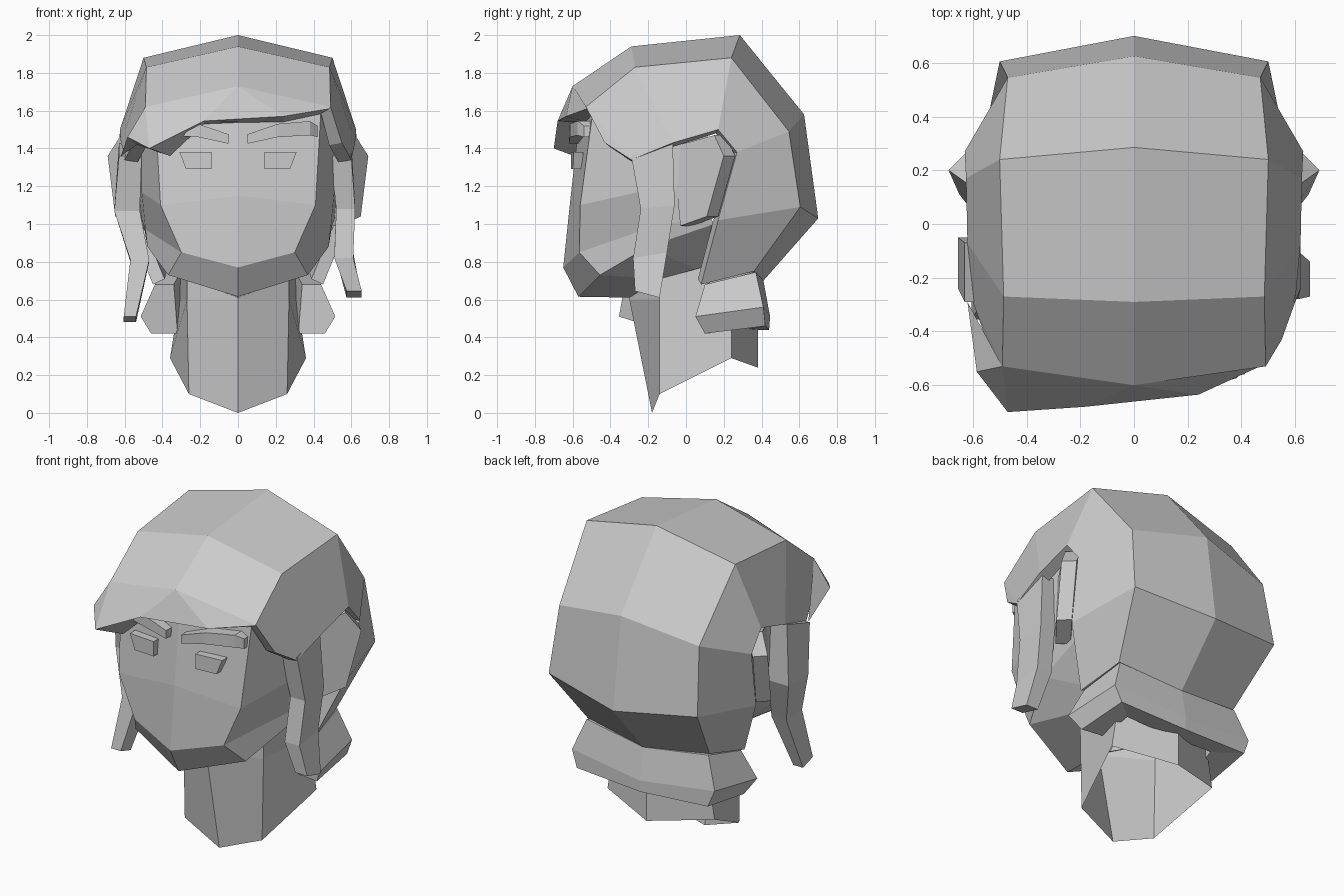
import bpy, bmesh
from mathutils import Vector


def build(name, verts, faces, mirror=False, thick=0):
    """Make a flat shaded mesh, optionally mirrored across x and given thickness inwards."""
    bm = bmesh.new()
    for s in ((1, -1) if mirror else (1,)):
        vs = [bm.verts.new((s * x, y, z)) for x, y, z in verts]
        for f in faces:
            bm.faces.new([vs[i] for i in f])
    bmesh.ops.remove_doubles(bm, verts=bm.verts, dist=0.0005)
    bmesh.ops.recalc_face_normals(bm, faces=bm.faces)
    me = bpy.data.meshes.new(name)
    bm.to_mesh(me)
    bm.free()
    ob = bpy.data.objects.new(name, me)
    bpy.context.collection.objects.link(ob)
    if thick:
        mod = ob.modifiers.new("thickness", 'SOLIDIFY')
        mod.thickness = thick
        mod.offset = -1
    return ob


def grid(rows, closed=False):
    """Vertices and quads joining rows of equal length; closed wraps each row and caps the ends."""
    n = len(rows[0])
    faces = [(r * n + i, r * n + (i + 1) % n, (r + 1) * n + (i + 1) % n, (r + 1) * n + i)
             for r in range(len(rows) - 1) for i in range(n if closed else n - 1)]
    if closed:
        faces += [tuple(range(n)), tuple(range((len(rows) - 1) * n, len(rows) * n))]
    return [p for row in rows for p in row], faces


def slab(name, outline, shift):
    """Mirrored solid: an outline extruded along a vector."""
    back = [tuple(Vector(p) + Vector(shift)) for p in outline]
    return build(name, *grid([outline, back], True), mirror=True)


# Face and jaw: rows run from the centre line to behind the ear
build("head", *grid([
    [(0, -0.55, 1.68), (0.44, -0.49, 1.62), (0.51, -0.28, 1.62), (0.51, 0.12, 1.6)],
    [(0, -0.61, 1.15), (0.41, -0.56, 1.10), (0.51, -0.25, 1.17), (0.53, 0.10, 1.2)],
    [(0, -0.65, 0.77), (0.30, -0.565, 0.85), (0.49, -0.22, 0.97), (0.52, 0.12, 1.05)],
    [(0, -0.57, 0.615), (0.37, -0.455, 0.73), (0.48, -0.2, 0.88), (0.5, 0.15, 1.0)],
    [(0, -0.28, 0.61), (0.27, -0.14, 0.71), (0.30, 0.05, 0.76), (0.30, 0.24, 0.82)],
]), mirror=True)

# Six-sided neck with a pointed hem, open below
build("neck", *grid([
    [(0, -0.30, 0.61), (0.27, -0.14, 0.72), (0.30, 0.24, 0.82), (0, 0.38, 0.8)],
    [(0, -0.30, 0.60), (0.27, -0.14, 0.60), (0.31, 0.24, 0.60), (0, 0.38, 0.6)],
    [(0, -0.18, 0.0), (0.26, -0.14, 0.10), (0.36, 0.24, 0.29), (0, 0.38, 0.24)],
]), mirror=True)

# Hair shell: centre line, shoulder edge, edge around the ear
verts, faces = grid([
    [(0, -0.60, 1.73), (0, -0.29, 1.94), (0, 0.285, 2.0),
     (0, 0.625, 1.58), (0, 0.70, 1.03), (0, 0.41, 0.70)],
    [(0.49, -0.53, 1.62), (0.485, -0.27, 1.83), (0.50, 0.24, 1.88),
     (0.47, 0.545, 1.49), (0.50, 0.605, 1.09), (0.41, 0.36, 0.75)],
    [(0.60, -0.29, 1.34), (0.62, -0.07, 1.43), (0.625, 0.17, 1.50),
     (0.63, 0.27, 1.38), (0.59, 0.17, 1.02), (0.45, 0.08, 0.68)],
])
verts.append((0.55, -0.43, 1.43))
faces.append((6, 12, 18))
build("hair_shell", verts, faces, mirror=True, thick=0.07)

# Swept fringe: root row, front edge, underside edge
root = [(-0.49, -0.53, 1.62), (0, -0.60, 1.73), (0.49, -0.53, 1.62)]
edge = [(-0.585, -0.55, 1.46), (-0.47, -0.70, 1.40), (-0.18, -0.68, 1.545),
        (0.24, -0.635, 1.57), (0.48, -0.525, 1.61)]
under = [(-0.535, -0.45, 1.42), (-0.36, -0.59, 1.36), (-0.18, -0.55, 1.53),
         (0.24, -0.53, 1.54), (0.48, -0.48, 1.59)]
side = [(-0.62, -0.29, 1.36)]
build("fringe", root + edge + under + side,
      [(0, 3, 4), (0, 4, 5, 1), (1, 5, 6), (1, 6, 7, 2), (0, 13, 3), (3, 13, 8)]
      + [(i, i + 1, i + 6, i + 5) for i in range(3, 7)])

# Flared hair roll at the nape: cross-sections from the side end to the back centre
build("nape_roll", *grid([
    [(0.34, 0.10, 0.68), (0.44, 0.10, 0.68), (0.515, 0.05, 0.51),
     (0.46, 0.10, 0.42), (0.32, 0.12, 0.42)],
    [(0.30, 0.27, 0.75), (0.41, 0.37, 0.745), (0.48, 0.41, 0.56),
     (0.44, 0.42, 0.46), (0.30, 0.30, 0.47)],
    [(0, 0.32, 0.70), (0, 0.41, 0.70), (0, 0.445, 0.51),
     (0, 0.44, 0.44), (0, 0.33, 0.44)],
], True), mirror=True)

# Hanging side locks: each section is x range, y range, front z, back z
locks = {
    "right_lock": [(0.49, 0.60, -0.29, -0.07, 1.36, 1.43), (0.52, 0.62, -0.24, -0.06, 1.08, 1.10),
                   (0.51, 0.61, -0.28, -0.10, 0.82, 0.85), (0.575, 0.655, -0.27, -0.14, 0.645, 0.61)],
    "left_lock": [(-0.63, -0.51, -0.29, -0.07, 1.36, 1.43), (-0.655, -0.52, -0.24, -0.05, 1.07, 1.07),
                  (-0.57, -0.47, -0.30, -0.15, 0.81, 0.80), (-0.605, -0.54, -0.355, -0.26, 0.51, 0.48)],
}
for name, sections in locks.items():
    build(name, *grid([[(a, c, e), (b, c, e), (b, d, f), (a, d, f)]
                       for a, b, c, d, e, f in sections], True))

# Ears flaring out towards the back
slab("ears", [(0.50, -0.07, 1.41), (0.62, 0.15, 1.47), (0.69, 0.20, 1.36),
              (0.65, 0.11, 1.04), (0.54, -0.03, 0.99)], (-0.06, 0.06, 0))

# Eyes
slab("eyes", [(0.14, -0.61, 1.38), (0.31, -0.595, 1.38), (0.275, -0.6, 1.29),
              (0.14, -0.61, 1.29)], (0, 0.05, 0))

# Brows: bent bars in two segments
build("brows", *grid([[(x, y, lo), (x, y, hi), (x, y + 0.08, hi), (x, y + 0.08, lo)]
                      for x, y, lo, hi in [(0.05, -0.62, 1.425, 1.475), (0.21, -0.615, 1.46, 1.53),
                                           (0.38, -0.575, 1.47, 1.545), (0.42, -0.54, 1.46, 1.52)]],
                     True), mirror=True)
